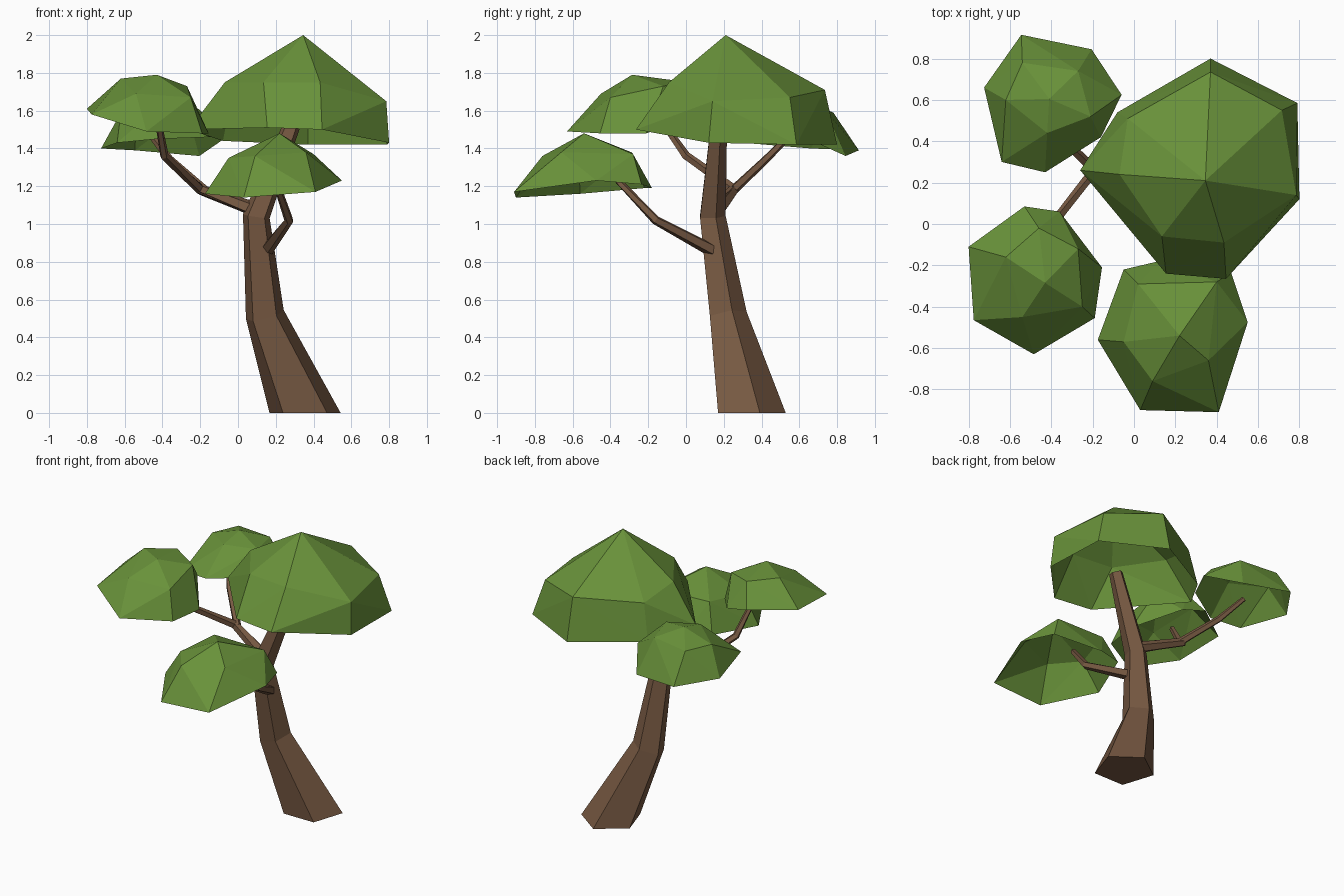
import bpy, bmesh, math
from mathutils import Vector


def material(name, rgb):
    m = bpy.data.materials.new(name)
    m.diffuse_color = (*rgb, 1)
    return m


BARK = material("bark brown", (0.185, 0.10, 0.055))
LEAF = material("leaf green", (0.14, 0.285, 0.042))


def finish(name, bm, mat):
    mesh = bpy.data.meshes.new(name)
    bm.to_mesh(mesh)
    bm.free()
    mesh.materials.append(mat)
    ob = bpy.data.objects.new(name, mesh)
    bpy.context.collection.objects.link(ob)
    return ob


def limb(name, path, radii, ref, flat_start=False, sides=5):
    """Tapered five-sided tube along a path."""
    bm = bmesh.new()
    pts = [Vector(p) for p in path]
    rings = []
    for i, p in enumerate(pts):
        t = Vector((0, 0, 0))
        if i > 0:
            t += (p - pts[i - 1]).normalized()
        if i < len(pts) - 1:
            t += (pts[i + 1] - p).normalized()
        if flat_start and i == 0:
            t = Vector((0, 0, 1))
        t.normalize()
        u = Vector(ref)
        u = (u - t * u.dot(t)).normalized()
        v = t.cross(u)
        ring = []
        for k in range(sides):
            a = math.pi / 2 + 2 * math.pi * k / sides
            ring.append(bm.verts.new(p + radii[i] * (u * math.cos(a) + v * math.sin(a))))
        rings.append(ring)
    for lo, hi in zip(rings, rings[1:]):
        for k in range(sides):
            n = (k + 1) % sides
            bm.faces.new((lo[k], lo[n], hi[n], hi[k]))
    bm.faces.new(rings[0][::-1])
    bm.faces.new(rings[-1])
    return finish(name, bm, BARK)


def foliage(name, apex, shoulder, rim):
    """Faceted dome, open underneath: hull of the points without its base."""
    bm = bmesh.new()
    for p in [apex] + shoulder + rim:
        bm.verts.new(p)
    bmesh.ops.convex_hull(bm, input=bm.verts[:])
    bmesh.ops.recalc_face_normals(bm, faces=bm.faces[:])
    bm.normal_update()
    base = [f for f in bm.faces if f.normal.z < -0.5]
    bmesh.ops.delete(bm, geom=base, context='FACES')
    loose = [v for v in bm.verts if not v.link_faces]
    bmesh.ops.delete(bm, geom=loose, context='VERTS')
    return finish(name, bm, LEAF)


# Trunk, flat pentagon at the ground
limb("trunk",
     [(0.355, 0.33, 0), (0.142, 0.215, 0.515), (0.097, 0.135, 1.04), (0.295, 0.172, 1.55)],
     [0.198, 0.108, 0.075, 0.046], (1, 0, 0), True)

# Branches
UP = (0, 0, 1)
limb("front_branch",
     [(0.15, 0.14, 0.86), (0.27, -0.16, 1.02), (0.19, -0.38, 1.25)],
     [0.036, 0.025, 0.018], UP)
limb("left_branch",
     [(0.08, 0.16, 1.08), (-0.2, 0.25, 1.185), (-0.39, 0.0, 1.36), (-0.42, -0.12, 1.53)],
     [0.04, 0.028, 0.024, 0.018], UP)
limb("back_branch",
     [(-0.18, 0.25, 1.18), (-0.36, 0.42, 1.34), (-0.46, 0.55, 1.47)],
     [0.026, 0.022, 0.017], UP)
limb("back_branch_root",
     [(0.1, 0.17, 1.07), (-0.2, 0.255, 1.18)],
     [0.038, 0.027], UP)

# Foliage domes
foliage("main_canopy", (0.345, 0.21, 2.0),
        [(-0.07, 0.24, 1.75), (-0.03, 0.51, 1.69), (0.37, 0.735, 1.71), (0.715, 0.55, 1.67),
         (0.785, 0.14, 1.65), (0.435, -0.09, 1.75), (0.135, -0.06, 1.75)],
        [(-0.26, 0.26, 1.50), (-0.08, 0.54, 1.44), (0.37, 0.80, 1.42), (0.79, 0.585, 1.42),
         (0.80, 0.12, 1.43), (0.445, -0.265, 1.50), (0.155, -0.24, 1.51)])

foliage("front_foliage", (0.22, -0.54, 1.48),
        [(0.02, -0.29, 1.38), (0.40, -0.28, 1.37), (0.36, -0.66, 1.38),
         (0.09, -0.76, 1.36), (-0.05, -0.57, 1.35)],
        [(-0.05, -0.22, 1.19), (0.12, -0.18, 1.19), (0.47, -0.235, 1.21), (0.55, -0.475, 1.23),
         (0.41, -0.91, 1.17), (0.03, -0.90, 1.14), (-0.175, -0.56, 1.16)])

foliage("left_foliage", (-0.43, -0.285, 1.79),
        [(-0.62, -0.16, 1.77), (-0.54, -0.45, 1.69), (-0.25, -0.40, 1.67),
         (-0.27, -0.12, 1.73), (-0.46, -0.02, 1.755)],
        [(-0.80, -0.11, 1.61), (-0.775, -0.465, 1.58), (-0.485, -0.63, 1.49),
         (-0.19, -0.455, 1.48), (-0.155, -0.21, 1.48), (-0.36, 0.06, 1.57), (-0.53, 0.085, 1.61)])

foliage("back_foliage", (-0.41, 0.605, 1.66),
        [(-0.54, 0.78, 1.59), (-0.27, 0.74, 1.60), (-0.21, 0.52, 1.61),
         (-0.42, 0.44, 1.62), (-0.62, 0.60, 1.59)],
        [(-0.545, 0.915, 1.39), (-0.205, 0.845, 1.36), (-0.06, 0.625, 1.46), (-0.16, 0.42, 1.46),
         (-0.43, 0.25, 1.45), (-0.64, 0.30, 1.43), (-0.725, 0.66, 1.40)])
